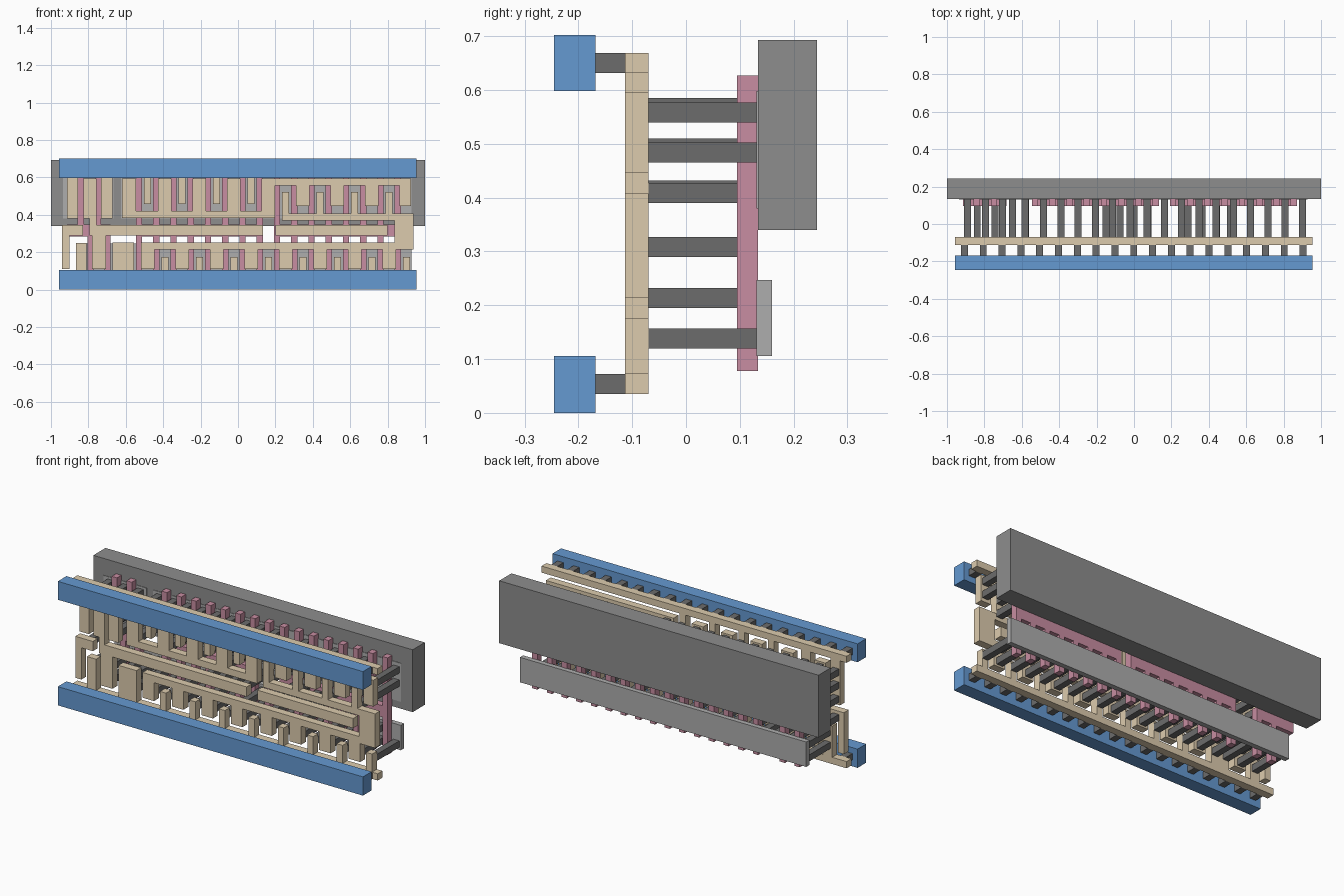
import bpy, bmesh

def mat(name, c):
    m = bpy.data.materials.new(name)
    m.diffuse_color = (*c, 1)
    return m

TAN = mat("tan", (0.72, 0.60, 0.42))
BLUE = mat("blue", (0.13, 0.32, 0.64))
PINK = mat("pink", (0.58, 0.27, 0.36))
DARK = mat("dark_grey", (0.15, 0.15, 0.15))
LIGHT = mat("light_grey", (0.42, 0.42, 0.42))
MID = mat("mid_grey", (0.27, 0.27, 0.27))

def plates(name, rects, y0, y1, material):
    """One object made of boxes; each rect is (x0, x1, z0, z1)."""
    bm = bmesh.new()
    for x0, x1, z0, z1 in rects:
        r = bmesh.ops.create_cube(bm, size=1)
        for v in r["verts"]:
            v.co = ((x0 + x1) / 2 + v.co.x * (x1 - x0),
                    (y0 + y1) / 2 + v.co.y * (y1 - y0),
                    (z0 + z1) / 2 + v.co.z * (z1 - z0))
    me = bpy.data.meshes.new(name)
    bm.to_mesh(me)
    bm.free()
    me.materials.append(material)
    ob = bpy.data.objects.new(name, me)
    bpy.context.collection.objects.link(ob)

def wire(name, rects):
    plates(name, rects, -0.113, -0.07, TAN)

def finger(x, w, z0, z1):
    return (x - w / 2, x + w / 2, z0, z1)

def pins(xs, zs):
    return [finger(x, S, z, z + S) for x in xs for z in zs]

S, W, P = 0.037, 0.072, 0.0922          # narrow width, wide width, gate pitch
L, R = -0.957, 0.954
gates = [-0.529 + P * i for i in range(16)]
c = [-0.575 + P * i for i in range(17)]  # columns between gates
odd, even_lo, even_hi = c[1::2], c[2:7:2], c[10::2]

# Base slabs
plates("back_slab", [(-1, 1, 0.34, 0.693)], 0.134, 0.243, MID)
plates("upper_strip", [(-0.935, -0.665, 0.38, 0.598), (-0.625, 0.928, 0.38, 0.598)],
       0.131, 0.16, LIGHT)
plates("lower_strip", [(-0.865, 0.928, 0.106, 0.247)], 0.131, 0.16, LIGHT)

# Pink gate bars with their horizontal links
B0, B1 = 0.283, 0.348
g = 0.0165
pink = []
for x in gates:
    pink += [(x - g, x + g, 0.078, B0), (x - g, x + g, B1, 0.627)]
pink += [(gates[0] - g, gates[7] + g, B0, B1), (gates[8] - g, gates[15] + g, B0, B1)]
for up, low in ((-0.841, -0.789), (-0.748, -0.697)):
    pink += [(up - g, up + g, B1, 0.627), (low - g, low + g, 0.078, B0)]
pink += [(-0.915, -0.697 + g, B0, B1)]
plates("gate_bars", pink, 0.095, 0.134, PINK)

# Blue front rails and the tan rails behind them
plates("bottom_front_rail", [(L, R, 0, 0.106)], -0.245, -0.168, BLUE)
plates("top_front_rail", [(L, R, 0.598, 0.702)], -0.245, -0.168, BLUE)
plates("rail_pegs", pins([L + 0.0503 + 0.1006 * i for i in range(19)], (0.0355, 0.632)),
       -0.168, -0.113, DARK)
wire("top_tan_rail", [(L, R, 0.632, 0.669), (-0.915, -0.855, 0.38, 0.632),
                      (-0.732, -0.67, 0.38, 0.632)]
     + [finger(x, S, 0.457, 0.632) for x in odd[:4]])
wire("bottom_tan_rail", [(L, R, 0.035, 0.073), (-0.867, -0.81, 0.073, 0.25),
                         (-0.67, -0.557, 0.073, 0.253)]
     + [finger(x, S, 0.073, 0.175) for x in c[2::2]])

# Left input and inverter output wires
wire("input_wire", [(-0.94, -0.83, 0.29, 0.345), (-0.94, -0.902, 0.11, 0.29)])
wire("left_centre_wire", [(-0.793, 0.133, 0.29, 0.345), (-0.825, -0.757, 0.38, 0.595),
                          (-0.793, -0.757, 0.345, 0.38), (-0.781, -0.707, 0.11, 0.29)])
wire("right_centre_wire", [(0.2, 0.8, 0.29, 0.345)])

# Middle comb: upward fingers on the left, hanging fingers on the right
x8 = c[8] + W / 2
wire("middle_comb", [(-0.62, x8, 0.382, 0.42), (-0.62, -0.545, 0.42, 0.595),
                     finger(c[8], W, 0.42, 0.595), (x8, c[16] + W / 2 - 0.01, 0.558, 0.595),
                     (c[16] - W / 2, c[16] + W / 2 - 0.01, 0.446, 0.558)]
     + [finger(x, W, 0.42, 0.595) for x in even_lo]
     + [finger(x, W, 0.446, 0.558) for x in even_hi[:3]])

# Output comb: right column joining upper and lower bars
wire("output_comb", [(c[9] - S / 2, 0.837, 0.371, 0.408), (0.837, 0.938, 0.214, 0.408),
                     (c[1] - W / 2, 0.837, 0.214, 0.253)]
     + [finger(x, W, 0.11, 0.214) for x in odd]
     + [finger(x, S, 0.408, 0.521) for x in odd[4:]])

# Long dark pegs from the tan wires to the strips and to the gate bars
pegs = pins([-0.583] + even_lo + [c[8]], (0.395, 0.473, 0.548))
pegs += pins(odd[:4], (0.473, 0.548))
pegs += pins(odd[4:], (0.39, 0.465)) + pins(even_hi, (0.465, 0.54))
pegs += pins(odd, (0.12, 0.195)) + pins(c[2::2], (0.12,))
pegs += pins((-0.89, -0.794, -0.702), (0.395, 0.473, 0.548))
pegs += pins((-0.838, -0.744, -0.65, -0.58), (0.12, 0.195))
plates("strip_pegs", pegs, -0.07, 0.131, DARK)
gate_xs = [-0.89] + [-0.15 + 0.075 * i for i in range(4)] + [0.29 + 0.075 * i for i in range(4)]
plates("gate_pegs", pins(gate_xs, (0.29,)), -0.07, 0.095, DARK)
